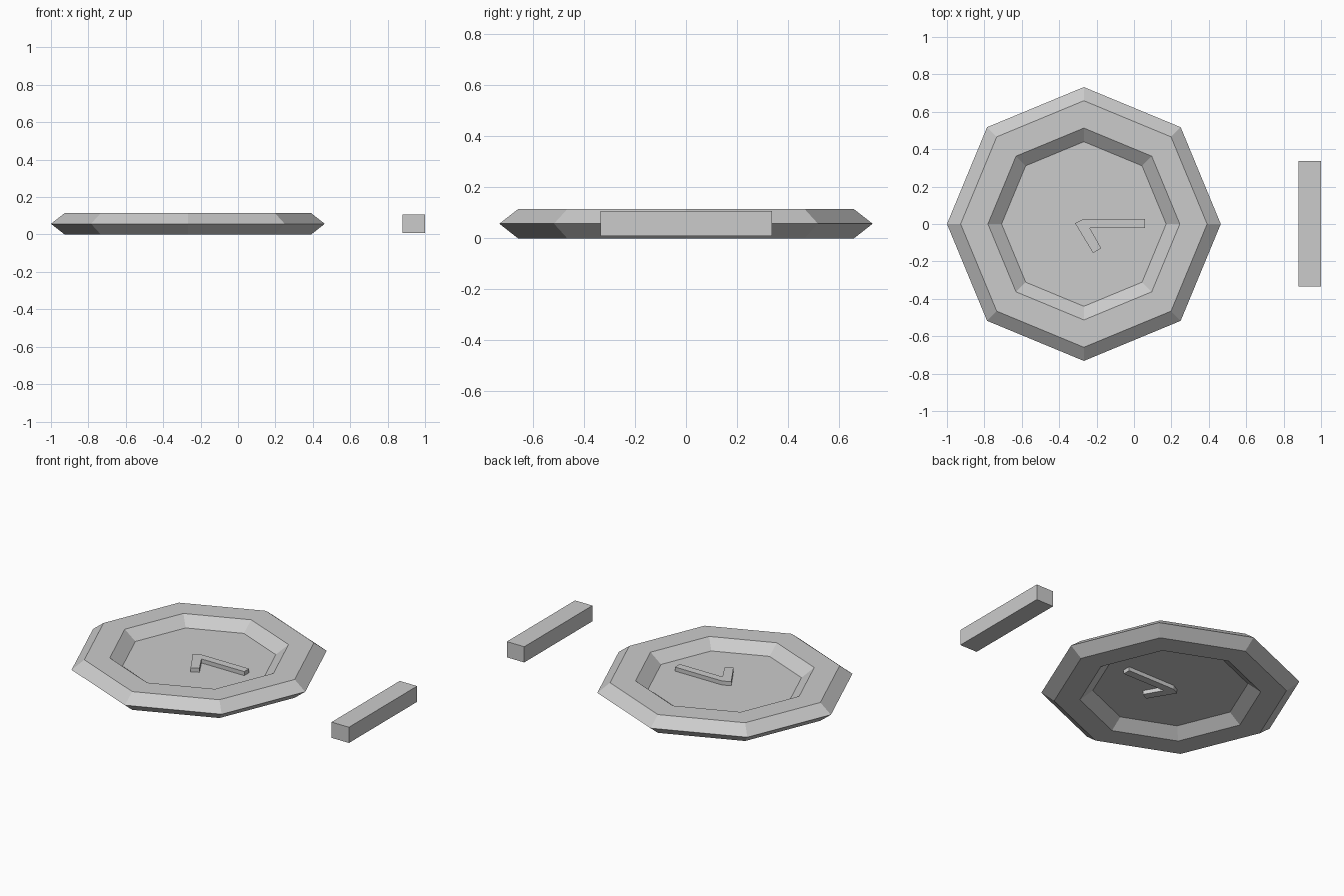
import bpy, bmesh
from math import cos, sin, pi

if "Cube" in bpy.data.objects:
    bpy.data.objects.remove(bpy.data.objects["Cube"])

CX, MID = -0.268, 0.057   # dial centre and mid-height
SIDES = 8


def make_object(name, bm):
    bmesh.ops.recalc_face_normals(bm, faces=bm.faces)
    mesh = bpy.data.meshes.new(name)
    bm.to_mesh(mesh)
    bm.free()
    obj = bpy.data.objects.new(name, mesh)
    bpy.context.collection.objects.link(obj)
    return obj


def prism(name, outline, z0, z1):
    """Extrude a flat outline from z0 up to z1."""
    bm = bmesh.new()
    face = bm.faces.new([bm.verts.new((x, y, z0)) for x, y in outline])
    top = bmesh.ops.extrude_face_region(bm, geom=[face])["geom"]
    verts = [g for g in top if isinstance(g, bmesh.types.BMVert)]
    bmesh.ops.translate(bm, verts=verts, vec=(0, 0, z1 - z0))
    return make_object(name, bm)


# Clock rim: hexagonal section swept around an octagon
major, minor, half_h = 0.586, 0.146, 0.057
section = [(major + minor * cos(i * pi / 3), MID + half_h * sin(i * pi / 3) / sin(pi / 3))
           for i in range(6)]
bm = bmesh.new()
rings = []
for s in range(SIDES):
    a = 2 * pi * s / SIDES
    rings.append([bm.verts.new((CX + r * cos(a), r * sin(a), z)) for r, z in section])
for s in range(SIDES):
    p, q = rings[s], rings[(s + 1) % SIDES]
    for i in range(6):
        j = (i + 1) % 6
        bm.faces.new((p[i], q[i], q[j], p[j]))
make_object("clock_rim", bm)

# Clock face: flat octagon closing the inner edge of the rim
bm = bmesh.new()
inner = major - minor
bm.faces.new([bm.verts.new((CX + inner * cos(2 * pi * s / SIDES),
                            inner * sin(2 * pi * s / SIDES), MID)) for s in range(SIDES)])
make_object("clock_face", bm)

# Hands: one joined piece passing through the face
prism("clock_hands",
      [(-0.315, 0.004), (-0.270, 0.027), (0.058, 0.027), (0.058, -0.021),
       (-0.237, -0.021), (-0.175, -0.130), (-0.219, -0.155)],
      MID - 0.025, MID + 0.025)

# Separate bar beside the clock
prism("side_bar", [(0.88, -0.335), (1.0, -0.335), (1.0, 0.337), (0.88, 0.337)],
      0.009, 0.107)
